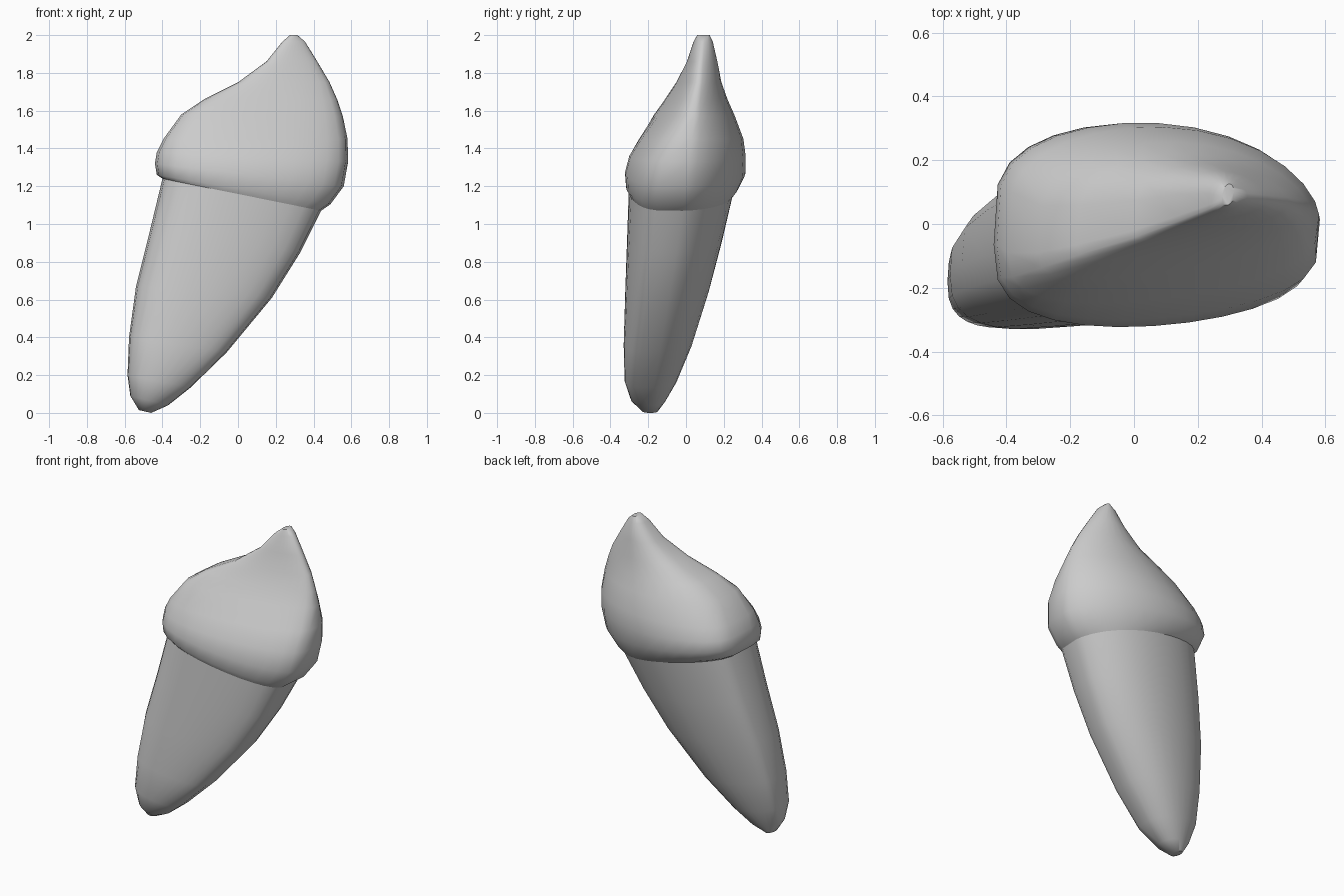
import bpy, bmesh, math

if "Cube" in bpy.data.objects:
    bpy.data.objects.remove(bpy.data.objects["Cube"], do_unlink=True)

SEGMENTS = 14  # per half section

grey = bpy.data.materials.new("pale_grey")
grey.use_nodes = True
grey.diffuse_color = (0.6, 0.6, 0.6, 1)
grey.node_tree.nodes["Principled BSDF"].inputs["Base Color"].default_value = (0.6, 0.6, 0.6, 1)


def section(left, right, front, back, front_power, back_power, peak=0.5):
    """Closed outline: a chord from left to right with a front and a back bulge.
    Each power pair sets how full the bulge is at its left and right ends."""
    (xl, yl, zl), (xr, yr, zr) = left, right
    middle = (yl + yr) / 2
    skew = math.log(0.5) / math.log(peak)
    points = []
    for i in range(2 * SEGMENTS):
        on_front = i < SEGMENTS
        t = i / SEGMENTS if on_front else 2 - i / SEGMENTS
        s = (1 - math.cos(math.pi * t)) / 2
        depth, power, angle = (front, front_power, t) if on_front else (back, back_power, t ** skew)
        exponent = power[0] + (power[1] - power[0]) * t
        bulge = (depth - middle) * max(0, math.sin(math.pi * angle)) ** exponent
        points.append((xl + (xr - xl) * s, yl + (yr - yl) * s + bulge, zl + (zr - zl) * s))
    return points


def loft(name, sections, cap_index):
    """Skin the sections from bottom to top and close the free end."""
    bm = bmesh.new()
    rings = [[bm.verts.new(p) for p in sec] for sec in sections]
    count = 2 * SEGMENTS
    for low, high in zip(rings, rings[1:]):
        for i in range(count):
            j = (i + 1) % count
            bm.faces.new((low[i], low[j], high[j], high[i]))
    cap = rings[cap_index]
    bm.faces.new(cap if cap_index else cap[::-1])
    bmesh.ops.recalc_face_normals(bm, faces=bm.faces)
    mesh = bpy.data.meshes.new(name)
    bm.to_mesh(mesh)
    bm.free()
    mesh.materials.append(grey)
    obj = bpy.data.objects.new(name, mesh)
    bpy.context.collection.objects.link(obj)
    bpy.ops.object.select_all(action="DESELECT")
    obj.select_set(True)
    bpy.context.view_layer.objects.active = obj
    bpy.ops.object.shade_smooth_by_angle(angle=math.radians(50))
    return obj


ROUND = (1, 1)
ROOT_FRONT, ROOT_BACK = (.7, .4), (.45, 1.15)
COLLAR_FRONT, COLLAR_BACK = (.65, .45), (.6, 1.2)
BLADE_FRONT, BLADE_BACK = (.6, .7), (.75, 1.35)

# Shared ring where the root meets the crown
neck = section((-.40, -.08, 1.24), (.44, -.02, 1.07), -.30, .25, ROOT_FRONT, ROOT_BACK, .46)

# Root: leaning cone with a flattened front and a rounded tip
root = [
    section((-.525, -.19, .015), (-.46, -.19, 0), -.23, -.15, ROUND, ROUND),
    section((-.57, -.19, .09), (-.37, -.18, .04), -.29, -.11, ROUND, ROUND),
    section((-.585, -.18, .2), (-.25, -.17, .135), -.325, -.05, ROOT_FRONT, ROOT_BACK),
    section((-.577, -.16, .4), (-.06, -.14, .32), -.33, .03, ROOT_FRONT, ROOT_BACK),
    section((-.54, -.13, .67), (.18, -.09, .61), -.32, .12, ROOT_FRONT, ROOT_BACK, .48),
    section((-.47, -.10, .95), (.33, -.05, .85), -.31, .19, ROOT_FRONT, ROOT_BACK, .46),
    neck,
]
loft("root", root, 0)

# Crown: bulging collar rising to an off-centre pointed blade
crown = [
    neck,
    section((-.43, -.07, 1.26), (.49, -.01, 1.105), -.315, .28, COLLAR_FRONT, COLLAR_BACK, .44),
    section((-.44, -.065, 1.32), (.56, 0, 1.2), -.32, .322, COLLAR_FRONT, COLLAR_BACK, .42),
    section((-.43, -.065, 1.38), (.583, .015, 1.33), -.295, .325, COLLAR_FRONT, COLLAR_BACK, .42),
    section((-.395, -.09, 1.45), (.58, .03, 1.45), -.235, .315, (.65, .55), (.6, 1.25), .41),
    section((-.30, -.09, 1.58), (.555, .045, 1.57), -.145, .27, BLADE_FRONT, BLADE_BACK, .4),
    section((-.18, -.065, 1.66), (.525, .055, 1.66), -.085, .232, BLADE_FRONT, BLADE_BACK, .39),
    section((0, -.02, 1.75), (.485, .07, 1.75), -.03, .198, BLADE_FRONT, BLADE_BACK, .38),
    section((.15, .03, 1.86), (.42, .08, 1.86), .015, .173, BLADE_FRONT, BLADE_BACK, .38),
    section((.235, .06, 1.965), (.355, .09, 1.965), .045, .145, BLADE_FRONT, BLADE_BACK, .4),
    section((.275, .08, 2), (.315, .095, 2), .06, .125, ROUND, ROUND),
]
loft("crown", crown, -1)
